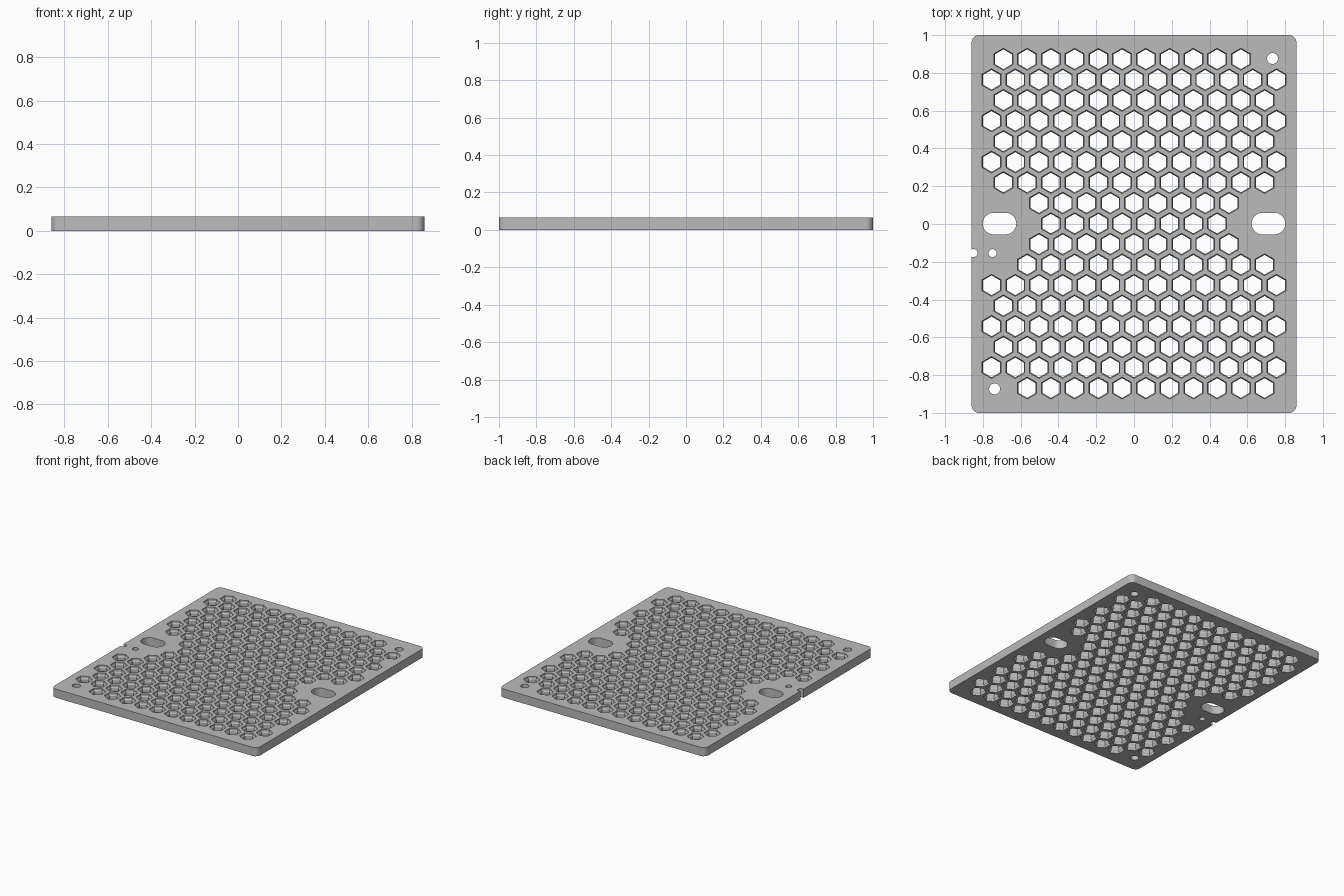
import bpy, bmesh, math

cube = bpy.data.objects.get("Cube")
if cube:
    bpy.data.objects.remove(cube, do_unlink=True)

HALF_X, HALF_Y, THICK = 0.86, 1.0, 0.065
PITCH, ROW = 0.1257, 0.1088

grey = bpy.data.materials.new("plain_grey")
grey.use_nodes = True
grey.diffuse_color = (0.5, 0.5, 0.5, 1)
grey.node_tree.nodes["Principled BSDF"].inputs["Base Color"].default_value = (0.5, 0.5, 0.5, 1)


def arc(cx, cy, r, start, sweep, n):
    return [(cx + r * math.cos(start + sweep * i / n),
             cy + r * math.sin(start + sweep * i / n)) for i in range(n + 1)]


def circle(cx, cy, r, n):
    return arc(cx, cy, r, math.pi / 2, math.tau, n)[:-1]


def loft(bm, sections):
    """Closed solid through a stack of (outline, z) sections."""
    rings = [[bm.verts.new((x, y, z)) for x, y in pts] for pts, z in sections]
    for low, high in zip(rings, rings[1:]):
        for i in range(len(low)):
            j = (i + 1) % len(low)
            bm.faces.new((low[i], low[j], high[j], high[i]))
    bm.faces.new(rings[0][::-1])
    bm.faces.new(rings[-1])


def make_object(name, bm):
    mesh = bpy.data.meshes.new(name)
    bm.to_mesh(mesh)
    bm.free()
    mesh.materials.append(grey)
    obj = bpy.data.objects.new(name, mesh)
    bpy.context.collection.objects.link(obj)
    return obj


# Plate with rounded corners
r = 0.04
outline = []
for k, (sx, sy) in enumerate([(1, 1), (-1, 1), (-1, -1), (1, -1)]):
    outline += arc(sx * (HALF_X - r), sy * (HALF_Y - r), r, k * math.pi / 2, math.pi / 2, 8)
bm = bmesh.new()
loft(bm, [(outline, 0), (outline, THICK)])
plate = make_object("perforated_plate", bm)

# Honeycomb cells, each with a slightly narrower waist
bm = bmesh.new()
wide, narrow = 0.1 / math.sqrt(3), 0.09 / math.sqrt(3)
levels = [(-0.02, wide), (0.014, wide), (0.022, narrow),
          (THICK - 0.022, narrow), (THICK - 0.014, wide), (THICK + 0.02, wide)]
spans = {0: (-5.5, 4.5), 7: (-4, 4), 8: (-3.5, 3.5), 9: (-4, 4),
         10: (-4.5, 5.5), 16: (-4.5, 5.5)}
for row in range(17):
    full = 6 if row % 2 else 5.5
    first, last = spans.get(row, (-full, full))
    y = (8 - row) * ROW + 0.002
    for k in range(int(last - first) + 1):
        x = (first + k) * PITCH
        loft(bm, [(circle(x, y, rad, 6), z) for z, rad in levels])


def through(pts):
    loft(bm, [(pts, -0.02), (pts, THICK + 0.02)])


# Mounting slots
for side in (-1, 1):
    cx, rad, reach = side * 0.712, 0.057, 0.032
    through(arc(cx + reach, 0.002, rad, -math.pi / 2, math.pi, 16)
            + arc(cx - reach, 0.002, rad, math.pi / 2, math.pi, 16))

# Corner holes, small side hole and edge notch
for x, y, rad in [(0.733, 0.876, 0.029), (-0.738, -0.873, 0.029),
                  (-0.749, -0.154, 0.021), (-0.849, -0.154, 0.021)]:
    through(circle(x, y, rad, 32))
cutter = make_object("hole_cutter", bm)
cutter.hide_render = True

# Cut all openings, then drop the cutter
cut = plate.modifiers.new("openings", 'BOOLEAN')
cut.operation = 'DIFFERENCE'
cut.solver = 'EXACT'
cut.object = cutter
bpy.ops.object.select_all(action='DESELECT')
bpy.context.view_layer.objects.active = plate
plate.select_set(True)
bpy.ops.object.modifier_apply(modifier=cut.name)
bpy.data.objects.remove(cutter, do_unlink=True)
bpy.ops.object.shade_smooth_by_angle(angle=math.radians(25))
